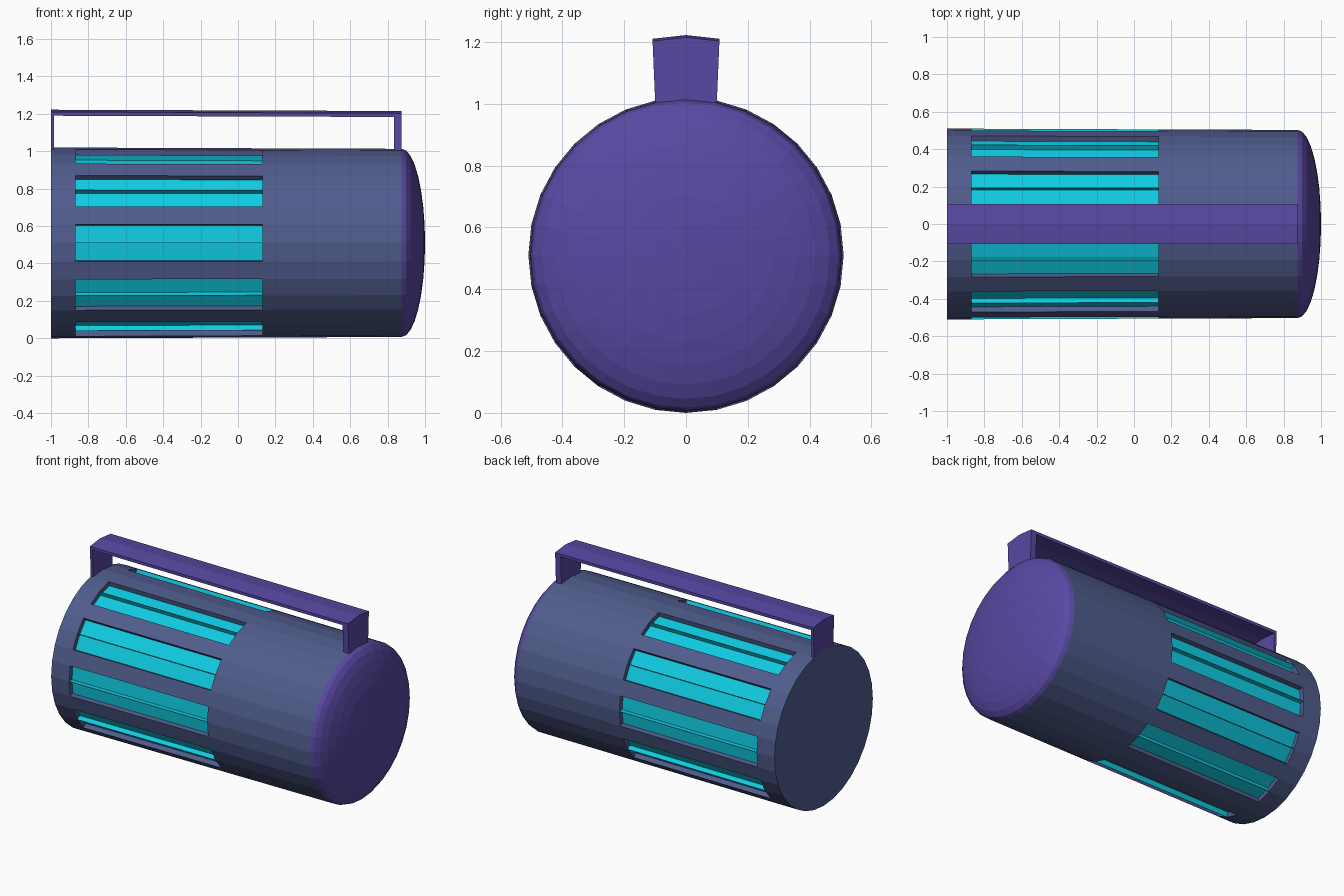
import bpy, bmesh
from math import sin, cos, pi

old = bpy.data.objects.get("Cube")
if old:
    bpy.data.objects.remove(old, do_unlink=True)

SIDES = 32
STEP = 2 * pi / SIDES
LEFT, RIGHT = -1.0, 0.875           # ends of the barrel
SLOT_A, SLOT_B = -0.87, 0.13        # ends of the window slots
R_BIG, R_SMALL, CENTRE = 0.51, 0.503, 0.51
DEPTH = 0.03


def material(name, rgb):
    m = bpy.data.materials.new(name)
    m.use_nodes = True
    m.diffuse_color = (*rgb, 1)
    m.node_tree.nodes["Principled BSDF"].inputs["Base Color"].default_value = (*rgb, 1)
    return m


slate = material("slate blue", (0.08, 0.109, 0.266))
violet = material("violet", (0.098, 0.065, 0.366))
cyan = material("bright cyan", (0.005, 0.597, 0.76))


def radius(x):
    return R_BIG + (R_SMALL - R_BIG) * (x - LEFT) / (RIGHT - LEFT)


def point(x, i, offset=0.0):
    """Point on the barrel; step 0 faces the front, step 8 faces up."""
    r = radius(x) + offset
    return (x, -r * cos(i * STEP), CENTRE + r * sin(i * STEP))


def build(name, faces, mats):
    """Object from (points, material index) pairs, welded and oriented."""
    bm = bmesh.new()
    for pts, mat in faces:
        f = bm.faces.new([bm.verts.new(p) for p in pts])
        f.material_index = mat
    bmesh.ops.remove_doubles(bm, verts=bm.verts, dist=0.0005)
    bmesh.ops.recalc_face_normals(bm, faces=bm.faces)
    me = bpy.data.meshes.new(name)
    bm.to_mesh(me)
    bm.free()
    for m in mats:
        me.materials.append(m)
    ob = bpy.data.objects.new(name, me)
    bpy.context.collection.objects.link(ob)
    return ob


def patch(x0, x1, i, d=0.0):
    return [point(x0, i, d), point(x1, i, d), point(x1, i + 1, d), point(x0, i + 1, d)]


# Barrel with recessed two-panel windows: five per side, none at top or bottom
middles = [(side + 3 * k) % SIDES for side in (0, 16) for k in range(-2, 3)]
faces = []
for i in range(SIDES):
    faces.append((patch(LEFT, SLOT_A, i), 0))
    faces.append((patch(SLOT_B, RIGHT, i), 0))
    if i in middles or (i + 1) % SIDES in middles:
        faces.append((patch(SLOT_A, SLOT_B, i, -DEPTH), 1))
        for x in (SLOT_A, SLOT_B):
            faces.append(([point(x, i), point(x, i + 1),
                           point(x, i + 1, -DEPTH), point(x, i, -DEPTH)], 0))
        edge = i + 1 if i in middles else i
        faces.append(([point(SLOT_A, edge), point(SLOT_B, edge),
                       point(SLOT_B, edge, -DEPTH), point(SLOT_A, edge, -DEPTH)], 0))
    else:
        faces.append((patch(SLOT_A, SLOT_B, i), 0))
for x in (LEFT, RIGHT):
    faces.append(([point(x, i) for i in range(SIDES)], 0))
build("barrel", faces, [slate, cyan])

# Thin fin along the middle of each window
fins = build("window_fins",
             [([point(SLOT_A, i), point(SLOT_B, i),
                point(SLOT_B, i, -DEPTH), point(SLOT_A, i, -DEPTH)], 0) for i in middles],
             [cyan])
thick = fins.modifiers.new("thickness", "SOLIDIFY")
thick.thickness = 0.003
thick.offset = 0

# Flattened dome on the right end
RINGS = 8


def dome_point(k, i):
    a = k * pi / 2 / RINGS
    r = R_SMALL * cos(a)
    return (RIGHT + 0.125 * sin(a), -r * cos(i * STEP), CENTRE + r * sin(i * STEP))


faces = []
for i in range(SIDES):
    for k in range(RINGS - 1):
        faces.append(([dome_point(k, i), dome_point(k, i + 1),
                       dome_point(k + 1, i + 1), dome_point(k + 1, i)], 0))
    faces.append(([dome_point(RINGS - 1, i), dome_point(RINGS - 1, i + 1),
                   dome_point(RINGS, 0)], 0))
build("end_dome", faces, [violet])


# Handle: curved blocks that flare outward from the two top facets
def block(name, x0, x1, low, high):
    def section(x):
        def row(height):
            half = 0.0995 + 0.043 * height
            top = CENTRE + radius(x) + height
            return [(x, -half, top - 0.012), (x, 0, top), (x, half, top - 0.012)]
        return row(low) + row(high)[::-1]
    a, b = section(x0), section(x1)
    sides = [([a[k], b[k], b[(k + 1) % 6], a[(k + 1) % 6]], 0) for k in range(6)]
    return build(name, sides + [(a, 0), (b, 0)], [violet])


block("handle_bar", LEFT, RIGHT, 0.182, 0.202)
block("handle_left_post", 0.835, RIGHT, -0.005, 0.182)
block("handle_right_post", LEFT, -0.983, -0.005, 0.182)
